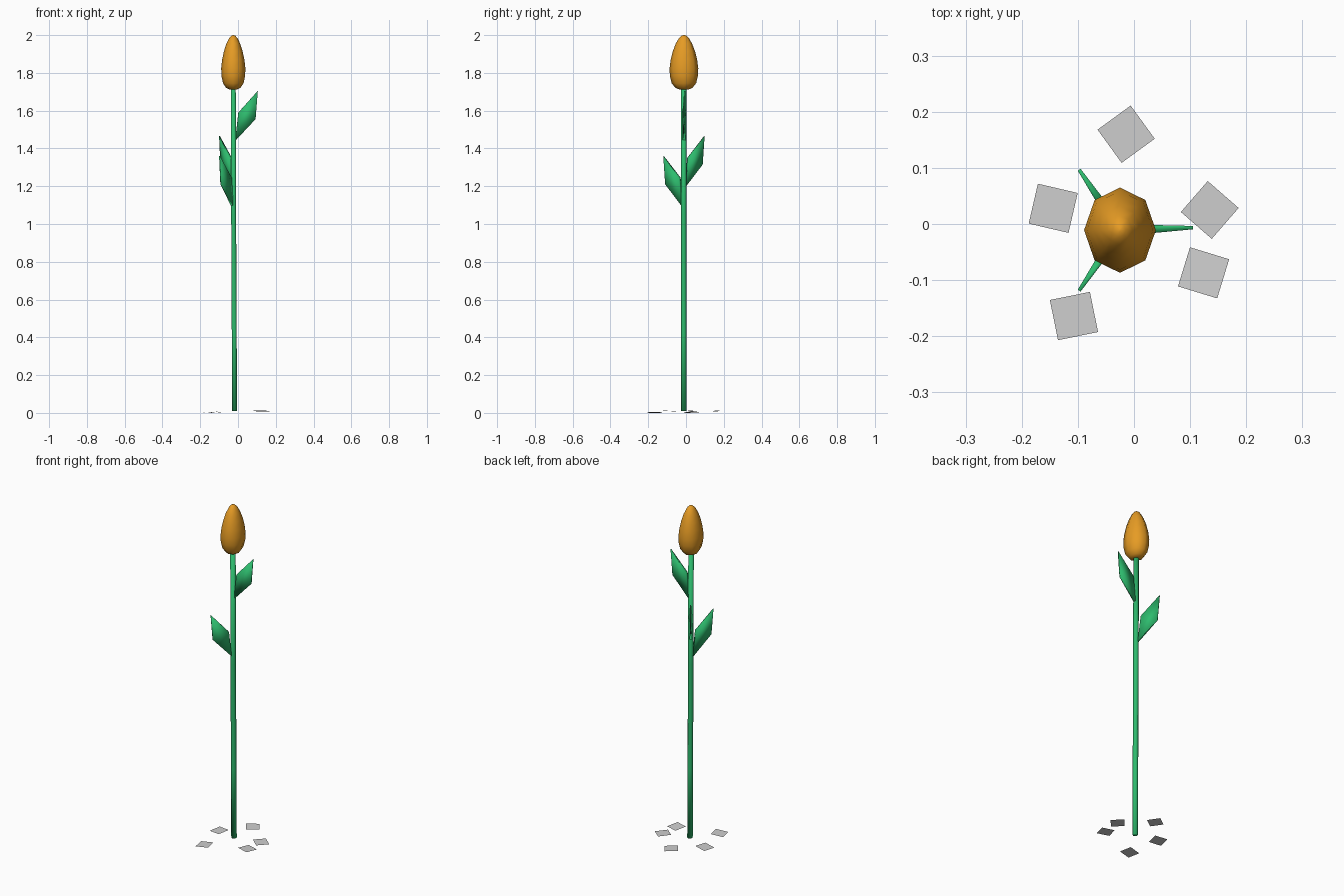
import bpy, math
from mathutils import Matrix, Vector

if "Cube" in bpy.data.objects:
    bpy.data.objects.remove(bpy.data.objects["Cube"])


def material(name, rgb):
    m = bpy.data.materials.new(name)
    m.diffuse_color = (*rgb, 1)
    m.use_nodes = True
    m.node_tree.nodes["Principled BSDF"].inputs["Base Color"].default_value = m.diffuse_color
    return m


ORANGE = material("orange", (0.79, 0.33, 0.018))
GREEN = material("green", (0.027, 0.50, 0.155))
GREY = material("light grey", (0.62, 0.62, 0.62))


def add(name, verts, faces, mat, smooth=True):
    me = bpy.data.meshes.new(name)
    me.from_pydata([tuple(v) for v in verts], [], faces)
    me.materials.append(mat)
    for p in me.polygons:
        p.use_smooth = smooth
    ob = bpy.data.objects.new(name, me)
    bpy.context.collection.objects.link(ob)
    return ob


def tube(name, rings, n, phase, mat):
    """Loft of n-sided rings (x, y, z, rx, ry), capped at both ends."""
    verts, faces = [], []
    for x, y, z, rx, ry in rings:
        for i in range(n):
            a = phase + i * math.tau / n
            verts.append((x + rx * math.cos(a), y + ry * math.sin(a), z))
    for r in range(len(rings) - 1):
        for i in range(n):
            j = (i + 1) % n
            faces.append((r * n + i, r * n + j, r * n + n + j, r * n + n + i))
    faces.append(tuple(reversed(range(n))))
    faces.append(tuple(range(len(verts) - n, len(verts))))
    return add(name, verts, faces, mat)


CX, CY = -0.025, -0.011

# Stem: slim hexagonal rod with a slight lean
tube("stem", [(-0.018, -0.012, 0.01, 0.015, 0.015),
              (-0.020, -0.012, 0.42, 0.015, 0.015),
              (-0.023, -0.012, 1.05, 0.015, 0.015),
              (CX, -0.012, 1.73, 0.015, 0.015)], 6, math.pi / 2, GREEN)

# Bud: eight-sided egg
profile = [(1.712, 0.30), (1.720, 0.58), (1.745, 0.85), (1.785, 0.98),
           (1.825, 1.00), (1.870, 0.92), (1.915, 0.77), (1.955, 0.57),
           (1.985, 0.34), (1.997, 0.16), (2.0, 0.03)]
tube("flower_bud", [(CX, CY, z, 0.064 * s, 0.076 * s) for z, s in profile],
     8, 0, ORANGE)

# Leaves: upright tapered blades, (radius, height, half thickness)
blade = [(0.010, 0.0, 0.007), (0.118, 0.115, 0.003),
         (0.130, 0.265, 0.003), (0.027, 0.15, 0.009)]
for k, (ang, z0) in enumerate([(2, 1.44), (124, 1.20), (-124, 1.095)]):
    rot = Matrix.Rotation(math.radians(ang), 3, 'Z')
    base = Vector((CX, CY, z0))
    verts = [base + rot @ Vector((r, s * t, h)) for s in (-1, 1) for r, h, t in blade]
    faces = [(0, 1, 2, 3), (7, 6, 5, 4)]
    faces += [(i, i + 4, (i + 1) % 4 + 4, (i + 1) % 4) for i in range(4)]
    add(f"leaf_{k + 1}", verts, faces, GREEN)

# Ground flakes: small, barely tilted squares (x, y, turn, tilt in x, tilt in y)
flakes = [(-0.014, 0.160, 36, 0, 2), (-0.144, 0.028, -13, 1, -4),
          (0.135, 0.025, -41, 0, 2), (0.124, -0.087, -17, -3, 1),
          (-0.107, -0.164, 11.5, 1, -4)]
for k, (x, y, turn, tx, ty) in enumerate(flakes):
    h = 0.0365
    m = (Matrix.Rotation(math.radians(tx), 3, 'X') @ Matrix.Rotation(math.radians(ty), 3, 'Y')
         @ Matrix.Rotation(math.radians(turn), 3, 'Z'))
    corners = [m @ Vector((sx * h, sy * h, 0)) for sx, sy in ((-1, -1), (1, -1), (1, 1), (-1, 1))]
    low = min(c.z for c in corners)
    lift = -low if k in (1, 4) else 0.010
    add(f"ground_flake_{k + 1}", [c + Vector((x, y, lift)) for c in corners],
        [(0, 1, 2, 3)], GREY, False)
